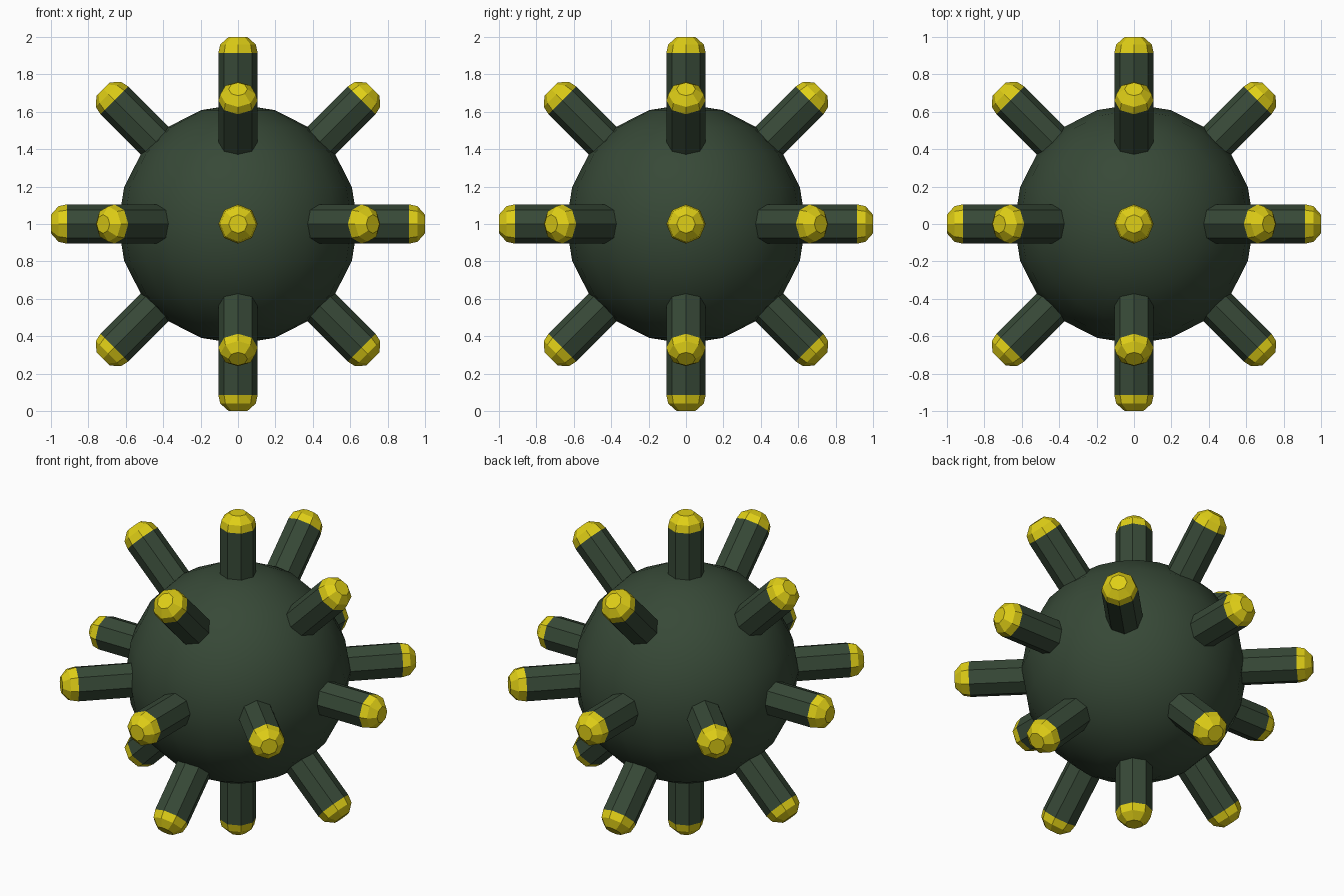
import bpy, bmesh, math
from itertools import product
from mathutils import Vector, Matrix

cube = bpy.data.objects.get("Cube")
if cube:
    bpy.data.objects.remove(cube)

CENTRE = Vector((0, 0, 1))
SIDES = 8


def material(name, rgb):
    mat = bpy.data.materials.new(name)
    mat.use_nodes = True
    mat.diffuse_color = (*rgb, 1)
    mat.node_tree.nodes["Principled BSDF"].inputs["Base Color"].default_value = (*rgb, 1)
    return mat


green = material("dark_green", (0.038, 0.066, 0.038))
yellow = material("yellow", (0.74, 0.62, 0.008))


def add_object(name, bm, mats):
    mesh = bpy.data.meshes.new(name)
    bm.normal_update()
    bm.to_mesh(mesh)
    bm.free()
    for mat in mats:
        mesh.materials.append(mat)
    obj = bpy.data.objects.new(name, mesh)
    bpy.context.collection.objects.link(obj)
    obj.location = CENTRE
    return obj


def add_spike(direction, tip, name):
    # Octagonal rod with a bevelled cap, lathed around its own axis
    profile = [(0.105, 0.4), (0.105, tip - 0.085), (0.095, tip - 0.04), (0.05, tip)]
    axis = direction.normalized()
    # Side axis: a world axis square to the rod
    side = next(v for v in Matrix.Identity(3) if abs(v.dot(axis)) < 0.01)
    across = axis.cross(side)
    bm = bmesh.new()
    rings = []
    for radius, height in profile:
        angles = [math.tau * i / SIDES for i in range(SIDES)]
        rings.append([bm.verts.new(axis * height + radius * (side * math.cos(a) + across * math.sin(a)))
                      for a in angles])
    for level, (low, high) in enumerate(zip(rings, rings[1:])):
        for i in range(SIDES):
            j = (i + 1) % SIDES
            face = bm.faces.new((low[i], low[j], high[j], high[i]))
            face.material_index = int(level > 0)
    bm.faces.new(rings[-1]).material_index = 1
    bm.faces.new(rings[0][::-1])
    bmesh.ops.recalc_face_normals(bm, faces=bm.faces)
    add_object(name, bm, (green, yellow))


# Round body
bm = bmesh.new()
bmesh.ops.create_uvsphere(bm, u_segments=20, v_segments=10, radius=0.64)
for face in bm.faces:
    face.smooth = True
add_object("body", bm, (green,))

# Spikes along the axes and along the diagonals between them
for step in product((-1, 0, 1), repeat=3):
    count = sum(map(abs, step))
    if count == 1:
        add_spike(Vector(step), 1.0, "straight_spike")
    elif count == 2:
        add_spike(Vector(step), 1.02, "diagonal_spike")
